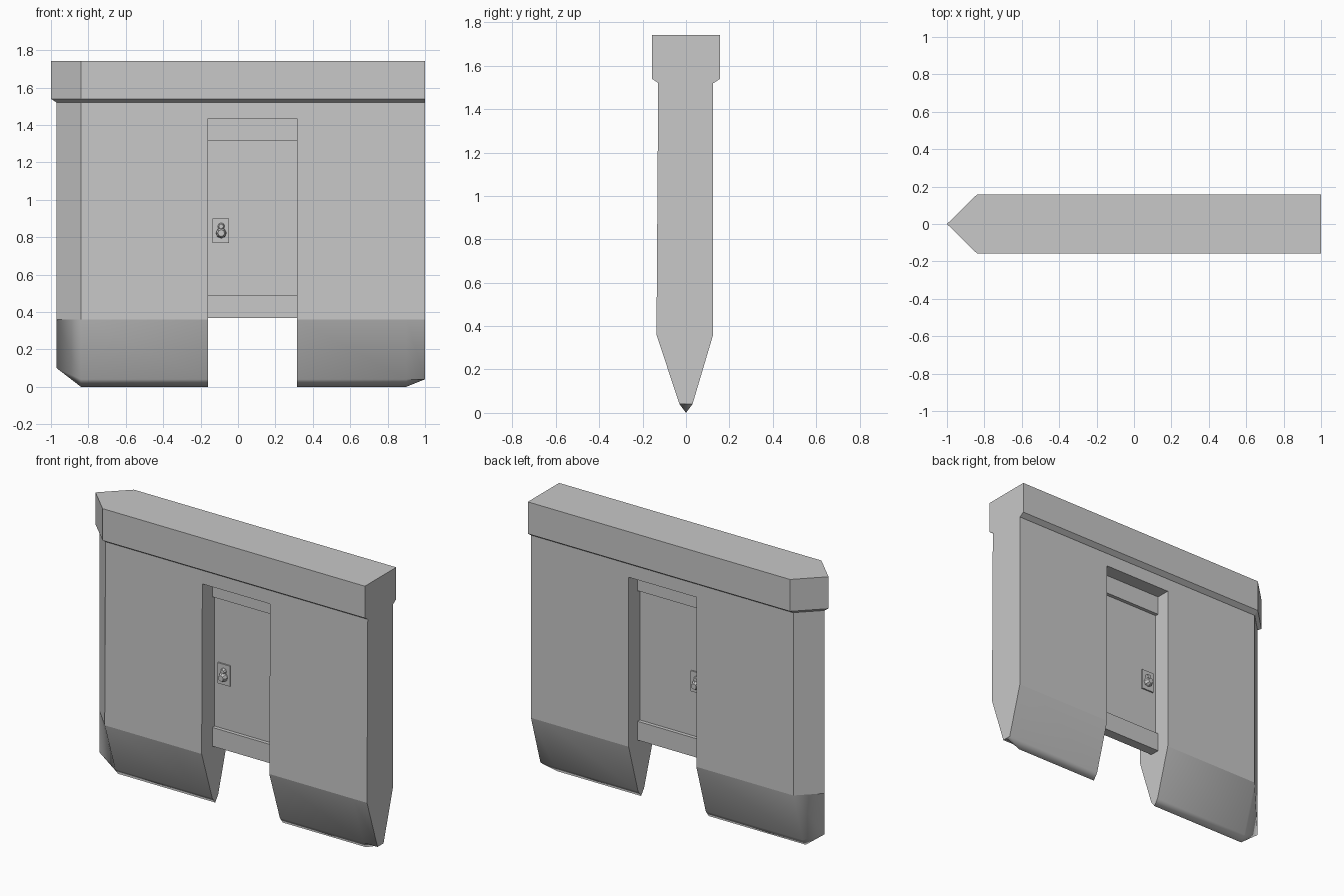
import bpy, bmesh, math

if "Cube" in bpy.data.objects:
    bpy.data.objects.remove(bpy.data.objects["Cube"])

grey = bpy.data.materials.new("stone_grey")
grey.diffuse_color = (0.58, 0.58, 0.58, 1)
grey.use_nodes = True
grey.node_tree.nodes["Principled BSDF"].inputs["Base Color"].default_value = grey.diffuse_color


def finish(name, bm, soft_below=None):
    """Clean the mesh, mark hard edges and link it as an object."""
    bmesh.ops.remove_doubles(bm, verts=bm.verts[:], dist=0.0005)
    bmesh.ops.recalc_face_normals(bm, faces=bm.faces[:])
    if soft_below is not None:
        for f in bm.faces:
            f.smooth = True
        for e in bm.edges:
            ends = any(abs(f.normal.x) > 0.99 for f in e.link_faces)
            zs = [v.co.z for v in e.verts]
            low = max(zs) < soft_below + 0.01 and min(zs) < soft_below - 0.01
            e.smooth = low and not ends
    me = bpy.data.meshes.new(name)
    bm.to_mesh(me)
    bm.free()
    me.materials.append(grey)
    ob = bpy.data.objects.new(name, me)
    bpy.context.collection.objects.link(ob)
    return ob


def loft(name, rings, cap_start=True, soft_below=None):
    """Join matching closed rings of points into a solid."""
    bm = bmesh.new()
    vs = [[bm.verts.new(p) for p in r] for r in rings]
    n = len(rings[0])
    for a, b in zip(vs, vs[1:]):
        for i in range(n):
            j = (i + 1) % n
            bm.faces.new((a[i], a[j], b[j], b[i]))
    if cap_start:
        bm.faces.new(vs[0])
    bm.faces.new(vs[-1])
    return finish(name, bm, soft_below)


def box(name, x0, x1, y0, y1, z0, z1):
    ring = lambda z: [(x0, y0, z), (x1, y0, z), (x1, y1, z), (x0, y1, z)]
    return loft(name, [ring(z0), ring(z1)])


# Wall cross-section: upright sides tapering to a keel
TOP, KNEE, KEEL = 1.525, 0.36, 0.04


def section(x, bottom=0.0):
    pts = [(-0.128, TOP), (-0.136, KNEE), (-0.03, KEEL), (0, bottom),
           (0.03, KEEL), (0.125, KNEE), (0.125, TOP)]
    return [(x, y, z) for y, z in pts]


DOOR_L, DOOR_R, DOOR_TOP = -0.16, 0.315, 1.435

# Left wall with pointed prow, right wall with clipped keel
prow = [(-0.97, 0, z) for z in (TOP, KNEE, 0.1, 0.1, 0.1, KNEE, TOP)]
loft("left_wall", [prow, section(-0.84), section(DOOR_L)], False, KNEE)
loft("right_wall", [section(DOOR_R), section(0.9), section(1.0, KEEL)], True, KNEE)

# Lintel above the doorway
box("lintel", DOOR_L, DOOR_R, -0.128, 0.125, DOOR_TOP, TOP)


# Overhanging coping with chamfered underside
def outline(tip, half, z):
    return [(tip, 0, z), (-0.84, -half, z), (1, -half, z), (1, half, z), (-0.84, half, z)]


loft("coping", [outline(-0.97, 0.127, 1.52), outline(-1, 0.157, 1.54),
                outline(-1, 0.157, 1.742)])

# Recessed door: thin panel between thicker rails
box("door_panel", DOOR_L, DOOR_R, -0.005, 0.012, 0.48, 1.32)
box("top_rail", DOOR_L, DOOR_R, -0.028, 0.035, 1.315, DOOR_TOP)
box("bottom_rail", DOOR_L, DOOR_R, -0.028, 0.035, 0.368, 0.487)


# Handle plates and knobs on both faces of the door
def knob(name, z, r, y_in, y_out, sides):
    rings = []
    for y, s in ((y_in, 1), ((y_in + y_out) / 2, 1), (y_out, 0.65)):
        rings.append([(-0.09 + r * s * math.cos(2 * math.pi * i / sides), y,
                       z + r * s * math.sin(2 * math.pi * i / sides))
                      for i in range(sides)])
    loft(name, rings)


for side, face, d in (("front", -0.005, -1), ("back", 0.012, 1)):
    ys = sorted((face, face + d * 0.009))
    box(side + "_handle_plate", -0.135, -0.048, *ys, 0.77, 0.90)
    knob(side + "_handle_knob", 0.822, 0.028, face, face + d * 0.04, 8)
    knob(side + "_handle_stud", 0.858, 0.019, face, face + d * 0.025, 8)
